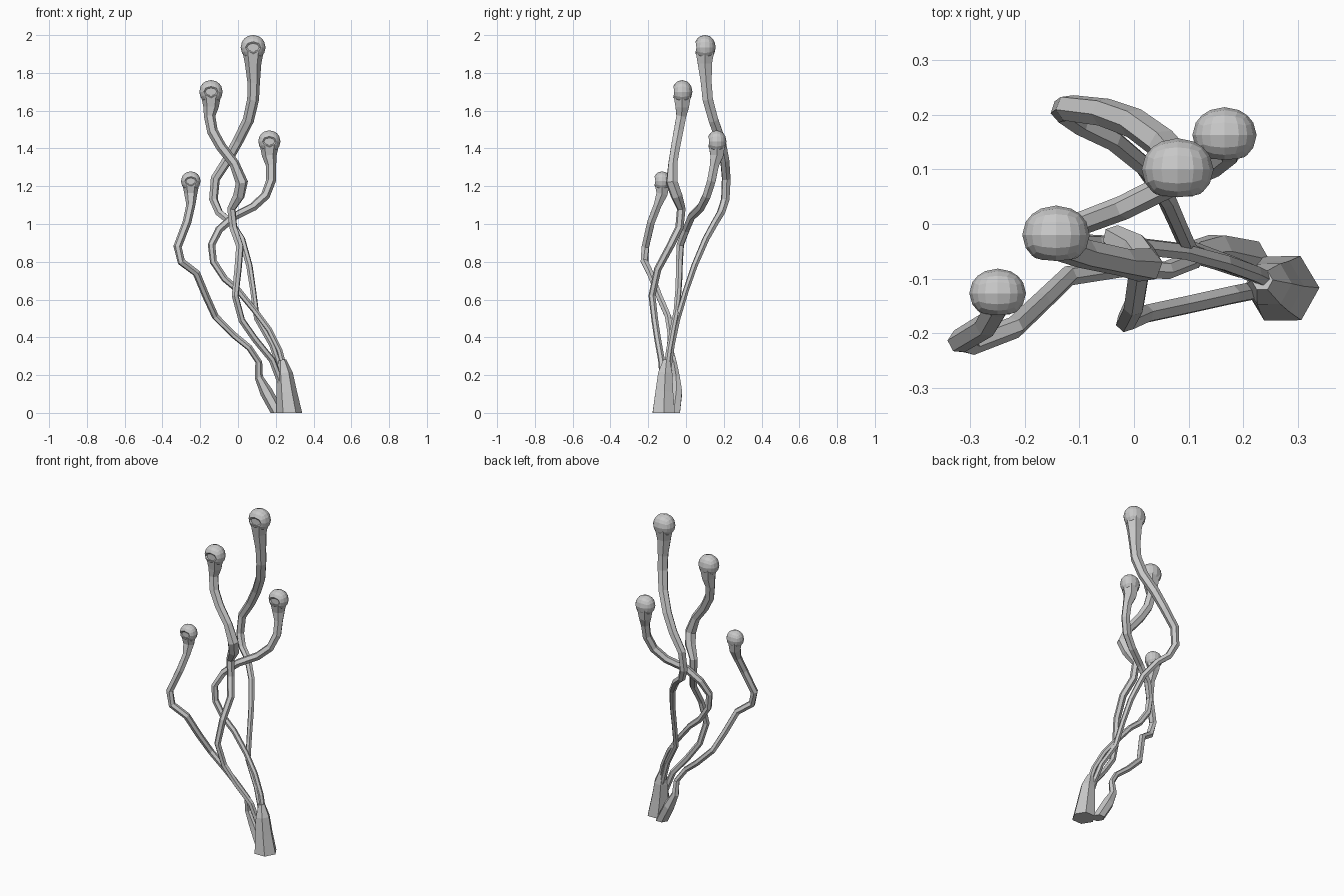
import bpy
import bmesh
from math import cos, sin, tau, atan2, sqrt
from mathutils import Vector

default_cube = bpy.data.objects.get("Cube")
if default_cube:
    bpy.data.objects.remove(default_cube, do_unlink=True)

# One plain grey for the whole plant
grey = bpy.data.materials.new("stone_grey")
grey.use_nodes = True
colour = (0.58, 0.58, 0.58, 1)
grey.diffuse_color = colour
grey.node_tree.nodes["Principled BSDF"].inputs["Base Color"].default_value = colour


def make_object(name, bm):
    bmesh.ops.recalc_face_normals(bm, faces=bm.faces[:])
    mesh = bpy.data.meshes.new(name)
    bm.to_mesh(mesh)
    bm.free()
    mesh.materials.append(grey)
    obj = bpy.data.objects.new(name, mesh)
    bpy.context.collection.objects.link(obj)
    return obj


def make_tube(name, path, radii, sides=6):
    """Sweep a polygon along a path, carrying its frame from ring to ring."""
    bm = bmesh.new()
    points = [Vector(p) for p in path]
    side = Vector((1, 0, 0))
    last = len(points) - 1
    rings = []
    for i, (point, radius) in enumerate(zip(points, radii)):
        tangent = points[min(i + 1, last)] - points[max(i - 1, 0)]
        if point.z == 0:
            tangent = Vector((0, 0, -1))  # flat foot on the ground
        tangent.normalize()
        side = (side - tangent * side.dot(tangent)).normalized()
        other = tangent.cross(side)
        ring = []
        for k in range(sides):
            angle = tau * k / sides
            offset = side * cos(angle) + other * sin(angle)
            ring.append(bm.verts.new(point + offset * radius))
        rings.append(ring)
    for upper, lower in zip(rings, rings[1:]):
        for k in range(sides):
            n = (k + 1) % sides
            bm.faces.new((upper[k], upper[n], lower[n], lower[k]))
    bm.faces.new(rings[0])
    bm.faces.new(rings[-1])
    return make_object(name, bm)


def make_head(name, centre, radius):
    """Rounded cube, slightly flat front to back, with an oval socket."""
    bm = bmesh.new()
    bmesh.ops.create_cube(bm, size=2)
    bmesh.ops.subdivide_edges(bm, edges=bm.edges[:], cuts=3, use_grid_fill=True)
    patch = []
    for face in bm.faces:
        c = face.calc_center_median()
        if c.y < -0.9 and abs(c.x) < 0.5 and abs(c.z) < 0.5:
            patch.append(face)
    socket = bmesh.ops.dissolve_faces(bm, faces=patch, use_verts=False)["region"]
    for v in bm.verts:
        v.co.normalize()
    # Move the rim of the socket onto an oval
    for v in socket[0].verts:
        angle = atan2(v.co.z, v.co.x)
        x, z = 0.62 * cos(angle), 0.46 * sin(angle)
        v.co = (x, -sqrt(1 - x * x - z * z), z)
    bmesh.ops.inset_individual(bm, faces=socket, thickness=0.13, depth=-0.1)
    for v in bm.verts:
        v.co = Vector(centre) + Vector((v.co.x, v.co.y * 0.87, v.co.z)) * radius
    return make_object(name, bm)


def make_stalk(name, head, head_radius, path, thick, thin, knees=()):
    """A head on a flared neck that runs down into a thin, winding stem."""
    x, y, z = head
    neck = [(x, y, z - head_radius * 0.3), (x, y, z - head_radius * 1.3)]
    points = neck + path
    radii = [head_radius * 0.86, head_radius * 0.66]
    for i in range(len(path)):
        t = i / (len(path) - 1)
        radii.append(thick + (thin - thick) * min(1, t * 1.3))
    for knee in knees:
        radii[knee + len(neck)] *= 1.3
    make_head(name + "_head", head, head_radius)
    make_tube(name + "_stem", points, radii)


# Tallest stalk, looping out behind
make_stalk("tall_stalk", (.08, .10, 1.935), .066, [
    (.083, .107, 1.75), (.08, .115, 1.66), (.055, .145, 1.55),
    (0, .185, 1.44), (-.055, .205, 1.34), (-.12, .213, 1.24),
    (-.13, .208, 1.13), (-.10, .185, 1.06), (-.04, .155, 1.01),
    (.02, .105, .92), (.06, .045, .78), (.08, 0, .65),
    (.10, -.045, .50), (.18, -.075, .36), (.24, -.10, .18),
], .033, .016)

# Second stalk, with a thick knee halfway
make_stalk("middle_stalk", (-.143, -.02, 1.70), .062, [
    (-.15, -.025, 1.57), (-.135, -.04, 1.49), (-.09, -.055, 1.41),
    (-.02, -.07, 1.32), (.02, -.075, 1.22), (.005, -.05, 1.15),
    (-.035, -.025, 1.08),
    (-.025, -.035, .98), (.01, -.085, .88), (0, -.15, .76),
    (-.015, -.18, .62), (.02, -.165, .49), (.09, -.15, .39),
    (.18, -.13, .28), (.23, -.12, .15),
], .030, .018, knees=(4, 5))

# Third stalk, swinging across to the model's left
make_stalk("left_stalk", (.166, .163, 1.437), .059, [
    (.175, .15, 1.31), (.175, .135, 1.23), (.145, .11, 1.15),
    (.08, .08, 1.09), (-.02, .03, 1.04), (-.10, 0, .97),
    (-.14, -.03, .89), (-.13, -.035, .80), (-.07, -.037, .71),
    (0, -.04, .65), (.09, -.05, .54), (.165, -.07, .44),
    (.22, -.09, .33), (.26, -.11, .18),
], .027, .016)

# Lowest stalk, running down to its own foot
make_stalk("right_stalk", (-.25, -.127, 1.227), .052, [
    (-.25, -.15, 1.10), (-.27, -.185, 1.01), (-.32, -.215, .88),
    (-.30, -.22, .80), (-.22, -.19, .74), (-.17, -.143, .62),
    (-.12, -.095, .51), (-.02, -.08, .41), (.06, -.085, .345),
    (.11, -.065, .27), (.11, -.05, .19),
], .024, .017)

# Foot of the lowest stalk and the shared trunk
make_tube("right_foot", [
    (.11, -.065, .27), (.11, -.052, .19), (.15, -.05, .11), (.21, -.065, 0),
], [.018, .022, .034, .038])
make_tube("trunk", [
    (.235, -.103, .28), (.247, -.11, .21), (.258, -.115, .11), (.272, -.118, 0),
], [.02, .043, .054, .068])
